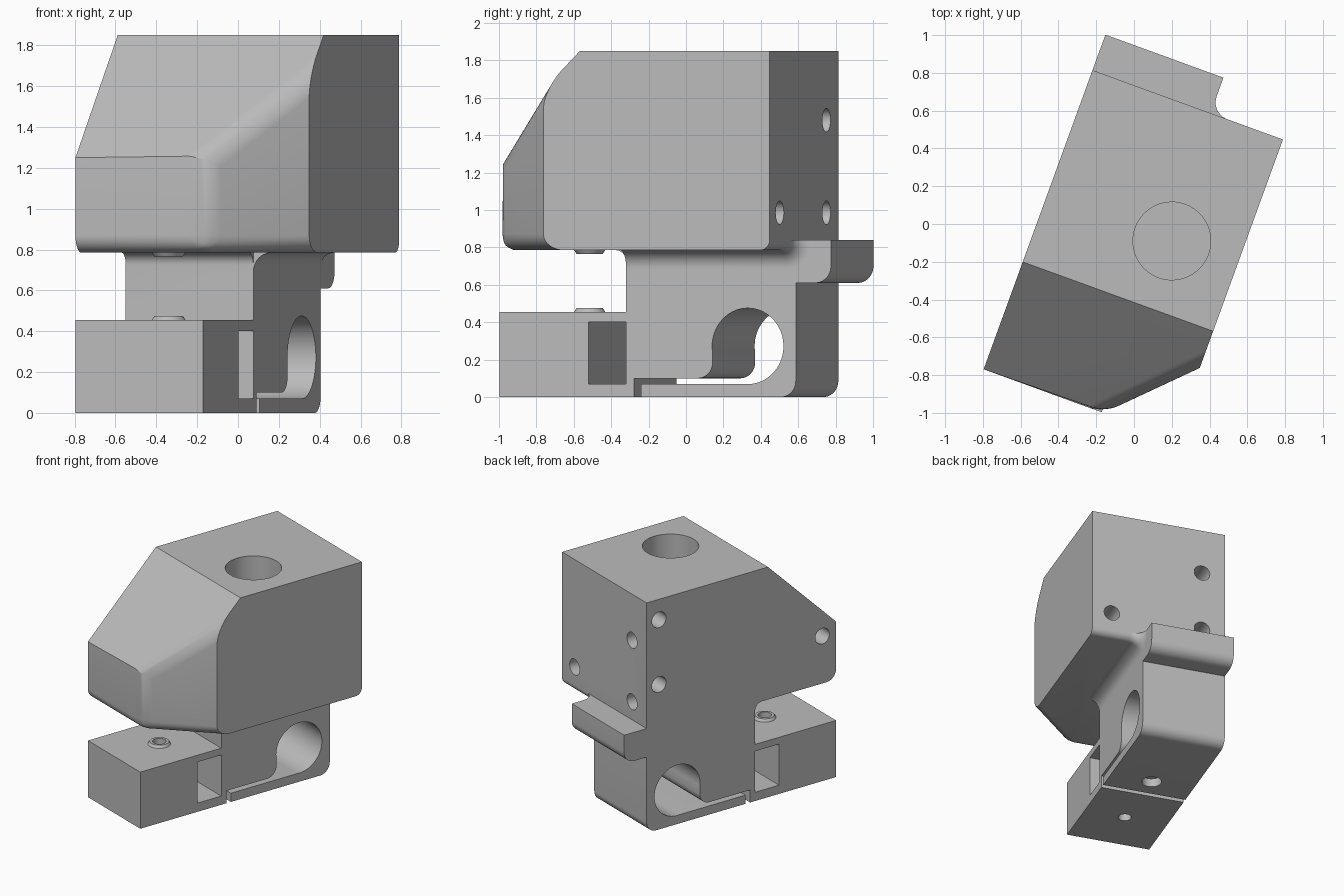
import bpy, bmesh, math
from mathutils import Matrix, Vector

if "Cube" in bpy.data.objects:
    bpy.data.objects.remove(bpy.data.objects["Cube"], do_unlink=True)

grey = bpy.data.materials.new("plain_grey")
grey.use_nodes = True
colour = (0.5, 0.5, 0.5, 1)
grey.diffuse_color = colour
grey.node_tree.nodes["Principled BSDF"].inputs["Base Color"].default_value = colour

LEFT, RIGHT, WIDE = -0.485, 0.18, 0.588
FRONT, BACK = -0.995, 0.69
FLOOR, TOP = 0.785, 1.85


def make(name, bm):
    bmesh.ops.recalc_face_normals(bm, faces=bm.faces)
    mesh = bpy.data.meshes.new(name)
    bm.to_mesh(mesh)
    bm.free()
    mesh.materials.append(grey)
    ob = bpy.data.objects.new(name, mesh)
    bpy.context.collection.objects.link(ob)
    return ob


def rounded(corners, steps=10):
    """Turn (a, b, radius) corners into an outline with arcs."""
    out = []
    for i, (a, b, r) in enumerate(corners):
        c = Vector((a, b))
        if r == 0:
            out.append(c)
            continue
        u = (Vector(corners[i - 1][:2]) - c).normalized()
        v = (Vector(corners[(i + 1) % len(corners)][:2]) - c).normalized()
        for k in range(steps + 1):
            t = math.pi / 2 * k / steps
            out.append(c + u * r * (1 - math.sin(t)) + v * r * (1 - math.cos(t)))
    return out


def loft(rings):
    bm = bmesh.new()
    loops = [[bm.verts.new(p) for p in ring] for ring in rings]
    n = len(loops[0])
    for a, b in zip(loops, loops[1:]):
        for i in range(n):
            bm.faces.new((a[i], a[(i + 1) % n], b[(i + 1) % n], b[i]))
    bm.faces.new(loops[0])
    bm.faces.new(loops[-1][::-1])
    return bm


def prism(corners, x0, x1):
    """Extrude a side outline across the width."""
    outline = rounded(corners)
    return loft([[(x, y, z) for y, z in outline] for x in (x0, x1)])


def cylinder(name, centre, axis, r1, depth, r2=None, sides=48):
    bm = bmesh.new()
    turn = Vector(axis).to_track_quat('Z', 'Y').to_matrix().to_4x4()
    bmesh.ops.create_cone(bm, cap_ends=True, segments=sides, radius1=r1,
                          radius2=r1 if r2 is None else r2, depth=depth,
                          matrix=Matrix.Translation(centre) @ turn)
    return make(name, bm)


def combine(target, tool, operation):
    mod = target.modifiers.new("combine", 'BOOLEAN')
    mod.operation, mod.solver, mod.object = operation, 'EXACT', tool
    bpy.context.view_layer.objects.active = target
    bpy.ops.object.modifier_apply(modifier=mod.name)
    bpy.data.objects.remove(tool, do_unlink=True)


# Upper housing: sloped side outline with one front corner sliced off
bm = prism([(FRONT, FLOOR, 0), (BACK, FLOOR, 0.055), (BACK, TOP, 0),
            (-0.39, TOP, 0), (FRONT, 1.25, 0)], LEFT, WIDE)
diagonal = Vector((1, -1, 0)).normalized()
cut = bmesh.ops.bisect_plane(bm, geom=bm.verts[:] + bm.edges[:] + bm.faces[:],
                             plane_co=(0.19, FRONT, 0), plane_no=diagonal,
                             clear_outer=True)
bmesh.ops.holes_fill(bm, edges=[e for e in cut["geom_cut"]
                                if isinstance(e, bmesh.types.BMEdge)])
bmesh.ops.recalc_face_normals(bm, faces=bm.faces)


def is_rounded(edge):
    normals = [f.normal for f in edge.link_faces]
    if any(n.x > 0.99 or n.x < -0.99 for n in normals):
        return False
    on_slice = any(n.dot(diagonal) > 0.99 for n in normals)
    front_bottom = any(n.y < -0.99 for n in normals) and any(n.z < -0.99 for n in normals)
    return on_slice or front_bottom


soft = [e for e in bm.edges if is_rounded(e)]
bmesh.ops.bevel(bm, geom=soft, offset=0.085, segments=8, profile=0.5, affect='EDGES')
body = make("sensor_mount_body", bm)

# Lower body: front block, column and rear tab in one outline
combine(body, make("lower_body", prism([
    (FRONT, 0, 0), (BACK, 0, 0.085), (BACK, 0.61, 0), (0.89, 0.61, 0.09),
    (0.89, 0.84, 0), (0.6, 0.84, 0), (0.6, 0.9, 0), (-0.34, 0.9, 0),
    (-0.34, FLOOR, 0), (-0.275, FLOOR, 0.06), (-0.275, 0.455, 0),
    (FRONT, 0.455, 0)], LEFT, RIGHT)), 'UNION')

# Fillet swept along the housing floor and up around its rear edge
section = rounded([(RIGHT - 0.02, -0.02, 0), (RIGHT - 0.02, 0.1, 0), (RIGHT, 0.1, 0),
                   (RIGHT, 0, 0.095), (RIGHT + 0.1, 0, 0), (RIGHT + 0.1, -0.02, 0)])
stations = [(-0.275, 0)] + [(BACK - 0.055, math.pi / 2 * k / 10) for k in range(11)]
rings = []
for y, t in stations:
    rings.append([(x, y + (0.055 + d) * math.sin(t), 0.84 - (0.055 + d) * math.cos(t))
                  for x, d in section])
combine(body, make("joint_fillet", loft(rings)), 'UNION')

# Small raised seats around the spring screw
SX, SY = -0.143, -0.6
combine(body, cylinder("lower_seat", (SX, SY, 0.46), (0, 0, 1), 0.09, 0.03, 0.07), 'UNION')
combine(body, cylinder("upper_seat", (SX, SY, 0.78), (0, 0, -1), 0.09, 0.03, 0.07), 'UNION')

# Clamp: round bore, slit with a rounded lip, and square window
combine(body, cylinder("clamp_bore", (-0.15, 0.417, 0.272), (1, 0, 0), 0.203, 1.2, sides=72),
        'DIFFERENCE')
combine(body, make("clamp_slit", prism([
    (-0.23, -0.05, 0), (-0.19, -0.05, 0), (-0.19, 0.07, 0), (0.417, 0.07, 0),
    (0.417, 0.25, 0), (0.217, 0.25, 0), (0.217, 0.1, 0.085), (-0.23, 0.1, 0)],
    -0.8, 0.5)), 'DIFFERENCE')
combine(body, make("window", prism([
    (-0.488, 0.07, 0), (-0.275, 0.07, 0), (-0.275, 0.4, 0), (-0.488, 0.4, 0)],
    -0.8, 0.5)), 'DIFFERENCE')

# Round holes: centre, axis, radius, length
holes = [((0.219, -0.016, TOP), (0, 0, 1), 0.206, 1.2),
         ((SX, SY, 0.25), (0, 0, 1), 0.05, 0.7),
         ((SX, SY, 0.85), (0, 0, 1), 0.05, 0.3),
         ((-0.15, -0.02, 0), (0, 0, 1), 0.075, 0.5)]
holes += [((x, BACK, z), (0, 1, 0), 0.063, 0.4)
          for x, z in ((-0.3, 1.48), (-0.3, 0.985), (0.43, 0.985))]
holes += [((LEFT, y, z), (1, 0, 0), 0.063, 0.4)
          for y, z in ((0.58, 1.685), (0.58, 1.165), (-0.873, 1.165))]
for centre, axis, radius, length in holes:
    combine(body, cylinder("hole", centre, axis, radius, length), 'DIFFERENCE')

# Turn the whole part and smooth the curved faces
body.data.transform(Matrix.Rotation(math.radians(-20), 4, 'Z'))
bpy.ops.object.select_all(action='DESELECT')
body.select_set(True)
bpy.context.view_layer.objects.active = body
bpy.ops.object.shade_smooth_by_angle(angle=math.radians(25))
